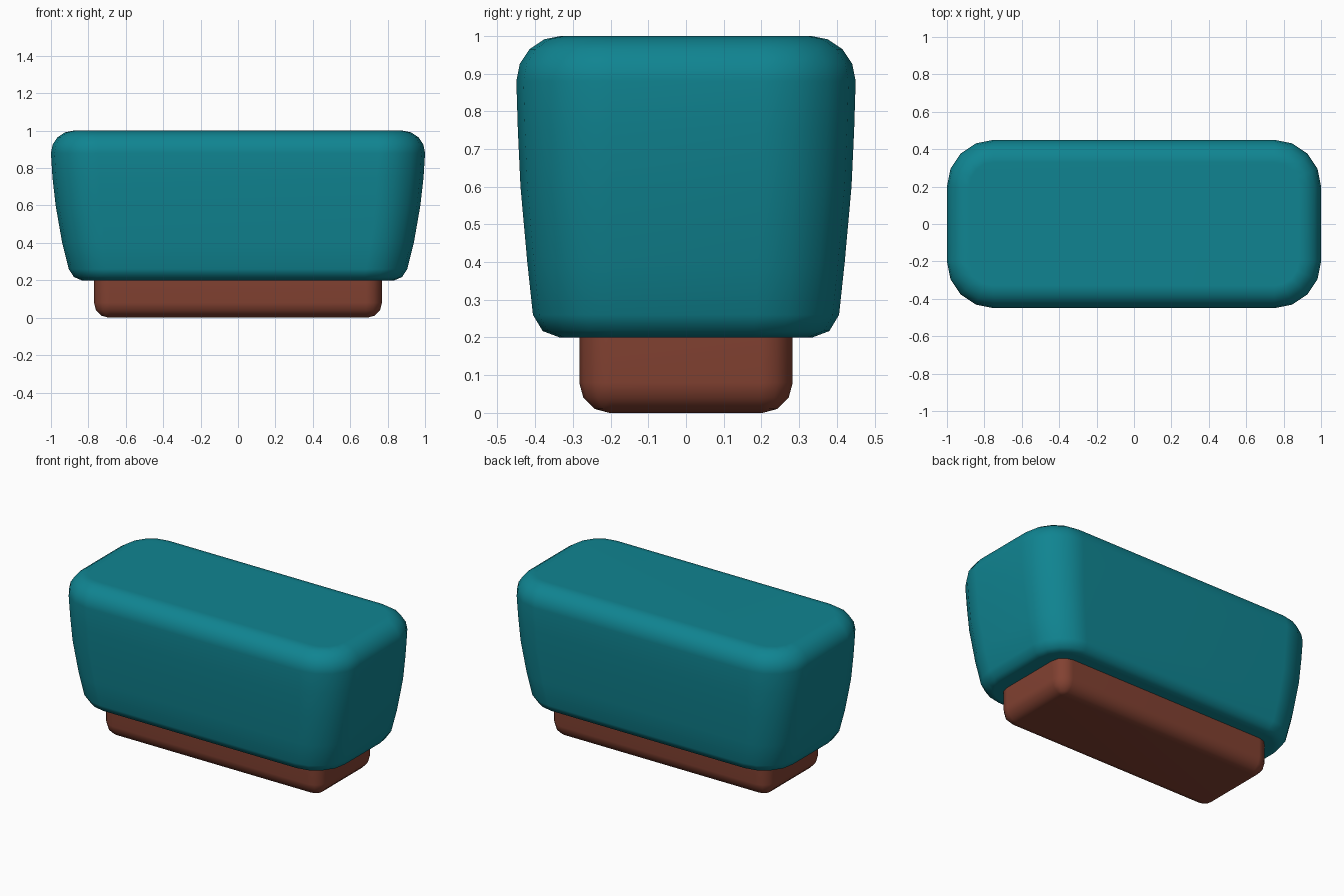
import bpy, bmesh, math

if "Cube" in bpy.data.objects:
    bpy.data.objects.remove(bpy.data.objects["Cube"])


def material(name, rgb):
    m = bpy.data.materials.new(name)
    m.diffuse_color = (*rgb, 1)
    m.use_nodes = True
    m.node_tree.nodes["Principled BSDF"].inputs["Base Color"].default_value = m.diffuse_color
    return m


def ring_points(hx, hy, r, seg):
    """Rounded rectangle, counter-clockwise."""
    pts = []
    for k, (sx, sy) in enumerate([(1, 1), (-1, 1), (-1, -1), (1, -1)]):
        for i in range(seg + 1):
            a = math.pi / 2 * (k + i / seg)
            pts.append((sx * (hx - r) + r * math.cos(a), sy * (hy - r) + r * math.sin(a)))
    return pts


def loft(name, rings, seg, mat):
    """Skin a stack of rounded rectangles (half x, half y, corner radius, z)."""
    bm = bmesh.new()
    loops = [[bm.verts.new((x, y, z)) for x, y in ring_points(hx, hy, r, seg)]
             for hx, hy, r, z in rings]
    n = len(loops[0])
    for lo, hi in zip(loops, loops[1:]):
        for i in range(n):
            j = (i + 1) % n
            bm.faces.new((lo[i], lo[j], hi[j], hi[i]))
    bm.faces.new(loops[0][::-1])
    bm.faces.new(loops[-1])
    me = bpy.data.meshes.new(name)
    bm.to_mesh(me)
    bm.free()
    me.materials.append(mat)
    ob = bpy.data.objects.new(name, me)
    bpy.context.collection.objects.link(ob)
    bpy.ops.object.select_all(action='DESELECT')
    bpy.context.view_layer.objects.active = ob
    ob.select_set(True)
    bpy.ops.object.shade_smooth_by_angle(angle=math.radians(50))
    ob.modifiers.new("flat_panels", 'WEIGHTED_NORMAL').keep_sharp = True
    return ob


teal = material("teal", (0.005, 0.231, 0.283))
brown = material("red_brown", (0.223, 0.053, 0.031))

# Body: rounded bottom edge, flaring sides, rounded top edge
body = [(0.835, 0.335, 0.16, 0.2), (0.877, 0.38, 0.2, 0.217), (0.905, 0.406, 0.22, 0.26),
        (0.94, 0.421, 0.23, 0.4), (0.975, 0.439, 0.24, 0.6), (0.992, 0.446, 0.25, 0.75)]
for i in range(5):
    a = math.pi / 8 * i
    inset = 0.12 * (1 - math.cos(a))
    body.append((1 - inset, 0.45 - inset, 0.25 - inset, 0.88 + 0.12 * math.sin(a)))
loft("body", body, 4, teal)

# Base: plinth with a rounded lower edge, its top seated inside the body
base = []
for i in range(4):
    a = math.pi / 6 * (3 - i)
    inset = 0.08 * (1 - math.cos(a))
    base.append((0.77 - inset, 0.283 - inset, 0.085 - inset, 0.08 * (1 - math.sin(a))))
base.append((0.77, 0.283, 0.085, 0.23))
loft("base", base, 3, brown)
